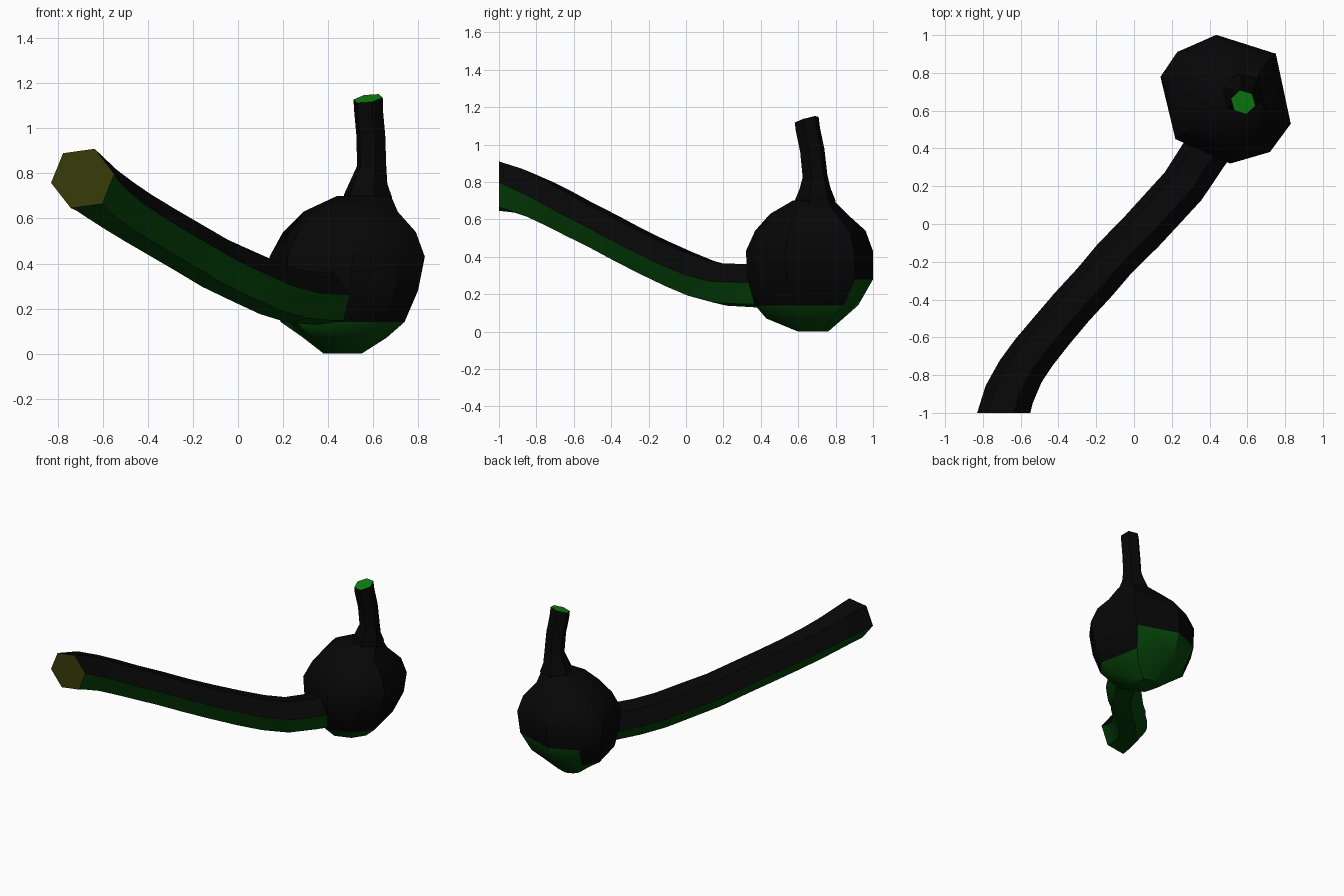
import bpy, bmesh, math
from mathutils import Vector

if "Cube" in bpy.data.objects:
    bpy.data.objects.remove(bpy.data.objects["Cube"])


def material(name, rgb):
    m = bpy.data.materials.new(name)
    m.diffuse_color = (*rgb, 1)
    m.use_nodes = True
    m.node_tree.nodes["Principled BSDF"].inputs["Base Color"].default_value = m.diffuse_color
    return m


MATS = [material("black", (0.002, 0.002, 0.002)),
        material("dark_green", (0.002, 0.06, 0.003)),
        material("dark_olive", (0.04, 0.045, 0.003)),
        material("bright_green", (0.004, 0.22, 0.006))]


def loft(name, rings, pick):
    """Skin a list of equal-length point rings, cap both ends, colour by face."""
    bm = bmesh.new()
    vs = [[bm.verts.new(p) for p in r] for r in rings]
    n = len(vs[0])
    for a, b in zip(vs, vs[1:]):
        for i in range(n):
            j = (i + 1) % n
            bm.faces.new((a[i], a[j], b[j], b[i]))
    bm.faces.new(vs[0])
    end = bm.faces.new(vs[-1])
    bmesh.ops.recalc_face_normals(bm, faces=bm.faces)
    for f in bm.faces:
        f.normal_update()
        f.material_index = pick(f, f is end)
    me = bpy.data.meshes.new(name)
    bm.to_mesh(me)
    bm.free()
    for m in MATS:
        me.materials.append(m)
    ob = bpy.data.objects.new(name, me)
    bpy.context.collection.objects.link(ob)
    # Soft shading along the gentle bends, crisp cut ends
    bpy.context.view_layer.objects.active = ob
    ob.select_set(True)
    bpy.ops.object.shade_smooth_by_angle(angle=math.radians(35))
    ob.select_set(False)
    return ob


def sweep(path, up, end_dir, phase, sides=6):
    """Polygon rings along (x, y, z, radius) points; end_dir sets the cut."""
    pts = [Vector(p[:3]) for p in path]
    rings = []
    for k, p in enumerate(pts):
        t = pts[min(k + 1, len(pts) - 1)] - pts[max(k - 1, 0)]
        if k == len(pts) - 1:
            t = Vector(end_dir)
        side = t.cross(Vector(up)).normalized()
        top = side.cross(t).normalized()
        r = path[k][3]
        rings.append([p + r * (side * math.cos(a) + top * math.sin(a))
                      for a in (phase + 2 * math.pi * i / sides for i in range(sides))])
    return rings


# Body: irregular faceted outline scaled through stacked levels (z, x0, x1, y0, y1)
outline = [(-1, .35), (-.74, .74), (-.13, 1), (.77, .71), (1, -.38),
           (.68, -.82), (.07, -1), (-.77, -.62)]
levels = [(0, .38, .55, .60, .76), (.07, .29, .66, .43, .84),
          (.14, .19, .74, .37, .92), (.28, .15, .80, .33, 1.0),
          (.43, .14, .83, .32, 1.0), (.54, .20, .79, .37, .96),
          (.63, .29, .71, .45, .86), (.70, .44, .68, .57, .79)]
body = [[((x0 + x1) / 2 + u * (x1 - x0) / 2, (y0 + y1) / 2 + v * (y1 - y0) / 2, z)
         for u, v in outline] for z, x0, x1, y0, y1 in levels]
loft("bowl", body, lambda f, end: 1 if f.normal.z < -.45 else 0)

# Upright neck: flared at the bowl, leaning forward to a slanted tip
neck = [(.578, .69, .66, .10), (.577, .69, .70, .112), (.583, .69, .765, .085),
        (.594, .69, .83, .068), (.590, .675, .97, .067), (.58, .652, 1.08, .067),
        (.578, .645, 1.133, .068)]
loft("neck", sweep(neck, (0, 1, 0), (-.15, -.28, 1), .3),
     lambda f, end: 3 if end else 0)

# Long stem: hexagonal tube rising from the bowl to a flat front end
stem = [(.46, .50, .245, .125), (.365, .36, .245, .125), (.26, .20, .252, .123),
        (.15, .08, .285, .122), (.04, -.04, .335, .121), (-.10, -.18, .40, .119),
        (-.21, -.31, .465, .118), (-.33, -.44, .535, .118), (-.44, -.57, .60, .119),
        (-.53, -.68, .658, .122), (-.60, -.78, .707, .126), (-.66, -.90, .755, .134),
        (-.69, -1.0, .778, .142)]
loft("stem", sweep(stem, (0, 0, 1), (0, -1, 0), math.radians(-8)),
     lambda f, end: 2 if end else 1 if f.normal.z < -.3 else 0)
